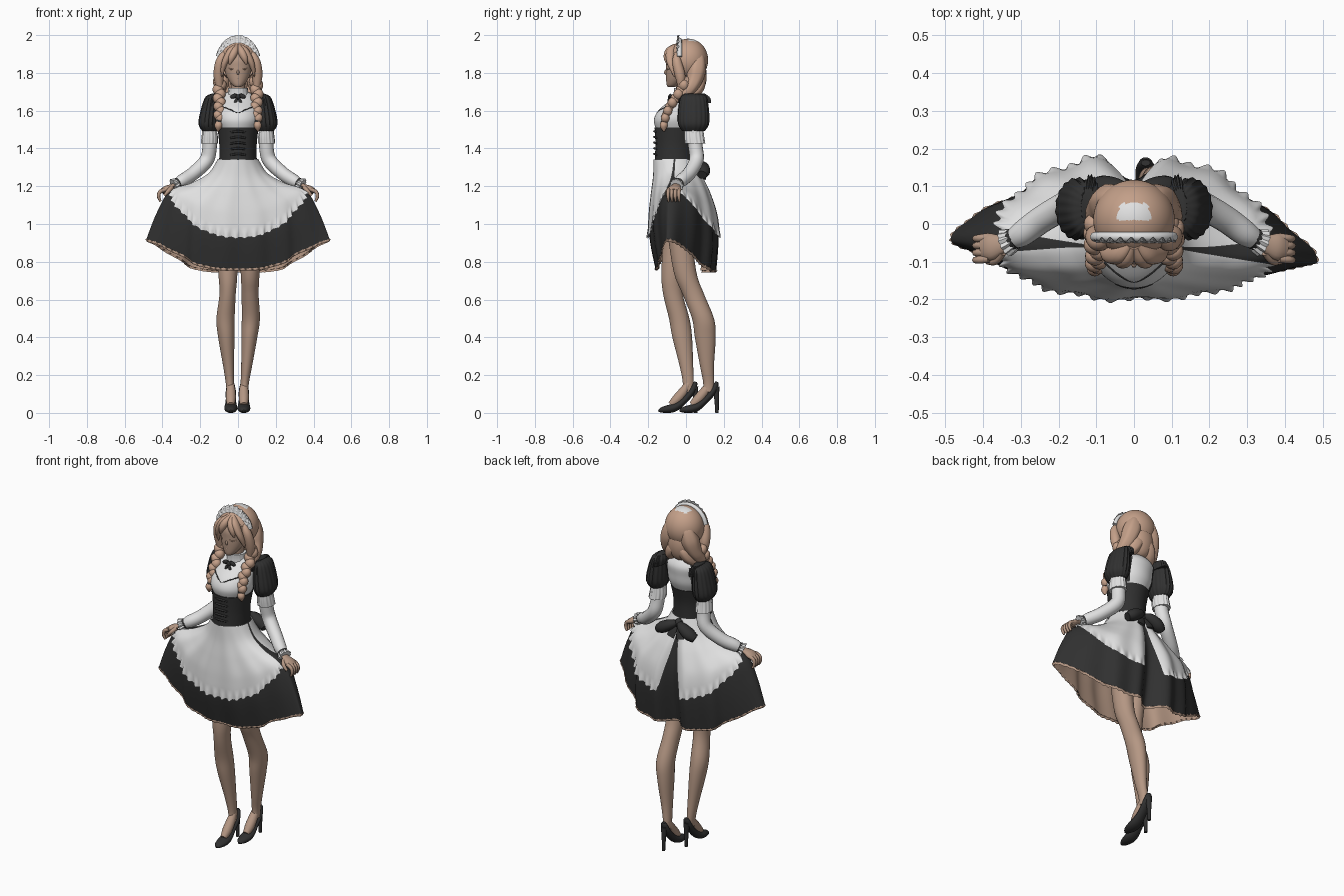
import bpy, bmesh, math
from math import sin, cos, pi, radians
from mathutils import Vector, Matrix

if "Cube" in bpy.data.objects:
    bpy.data.objects.remove(bpy.data.objects["Cube"])


def material(name, colour):
    mat = bpy.data.materials.new(name)
    mat.use_nodes = True
    mat.diffuse_color = (*colour, 1)
    mat.node_tree.nodes["Principled BSDF"].inputs["Base Color"].default_value = (*colour, 1)
    return mat


SKIN = material("skin tan", (0.46, 0.31, 0.23))
HAIR = material("hair light brown", (0.55, 0.35, 0.25))
BLACK = material("black cloth", (0.03, 0.03, 0.03))
WHITE = material("white cloth", (0.75, 0.75, 0.75))


def finish(name, bm, mats):
    bmesh.ops.recalc_face_normals(bm, faces=bm.faces)
    mesh = bpy.data.meshes.new(name)
    bm.to_mesh(mesh)
    bm.free()
    for mat in mats:
        mesh.materials.append(mat)
    for poly in mesh.polygons:
        poly.use_smooth = True
    mesh.set_sharp_from_angle(angle=radians(50))
    obj = bpy.data.objects.new(name, mesh)
    bpy.context.collection.objects.link(obj)
    return obj


def sample(points, t):
    """Smooth curve through tuples of any length, t from 0 to 1."""
    last = len(points) - 1
    i = min(int(t * last), last - 1)
    f = t * last - i
    a, b, c, d = (points[max(0, min(last, k))] for k in (i - 1, i, i + 1, i + 2))
    return [0.5 * (2 * q + (r - p) * f + (2 * p - 5 * q + 4 * r - s) * f * f
                   + (3 * q - p - 3 * r + s) * f ** 3) for p, q, r, s in zip(a, b, c, d)]


def smooth_path(points, steps=5):
    count = (len(points) - 1) * steps
    return [sample(points, i / count) for i in range(count + 1)]


def grid(name, rings, mats, closed=True, caps=True):
    bm = bmesh.new()
    rows = [[bm.verts.new(p) for p in ring] for ring in rings]
    n = len(rows[0])
    for lower, upper in zip(rows, rows[1:]):
        for j in range(n if closed else n - 1):
            k = (j + 1) % n
            bm.faces.new((lower[j], lower[k], upper[k], upper[j]))
    if closed and caps:
        bm.faces.new(rows[0])
        bm.faces.new(rows[-1])
    return finish(name, bm, mats)


def ring(centre, u, v, seg, waves, amp):
    angles = [2 * pi * k / seg for k in range(seg)]
    return [centre + (u * cos(a) + v * sin(a)) * (1 + amp * sin(waves * a)) for a in angles]


def body(name, sections, mat, seg=32, waves=0, amp=0, side=1):
    """Loft of level ellipses: z, x, y, half width, half depth."""
    rings = [ring(Vector((side * x, y, z)), Vector((rx, 0, 0)), Vector((0, ry, 0)), seg, waves, amp)
             for z, x, y, rx, ry in smooth_path(sections)]
    return grid(name, rings, [mat])


def limb(name, points, mat, flat=1, ref=(0, 1, 0), seg=16, waves=0, amp=0, side=1):
    """Tube along a path: x, y, z, radius."""
    path = smooth_path([(side * x, y, z, r) for x, y, z, r in points])
    spots = [Vector(p[:3]) for p in path]
    rings = []
    for i, p in enumerate(path):
        tangent = spots[min(i + 1, len(spots) - 1)] - spots[max(i - 1, 0)]
        u = tangent.cross(Vector(ref)).normalized()
        v = tangent.cross(u).normalized()
        r = max(p[3], 0.001)
        rings.append(ring(spots[i], u * r * flat, v * r, seg, waves, amp))
    return grid(name, rings, [mat])


def ball(name, loc, scale, mats, tilt=0, seg=20):
    bm = bmesh.new()
    bmesh.ops.create_uvsphere(bm, u_segments=seg, v_segments=seg * 2 // 3, radius=1)
    bm.transform(Matrix.Translation(loc) @ Matrix.Rotation(tilt, 4, "Y") @ Matrix.Diagonal((*scale, 1)))
    return finish(name, bm, mats)


# Skirt surface, shared by the dress, its lining and the apron
SIDE = [(.10, 1.34), (.15, 1.265), (.24, 1.215), (.36, 1.175), (.43, 1.06), (.485, .92)]
FRONT = [(-.165, 1.34), (-.168, 1.25), (-.18, 1.15), (-.19, 1.04), (-.19, .92), (-.16, .765)]
BACK = [(.045, 1.34), (.08, 1.26), (.125, 1.17), (.165, 1.05), (.178, .92), (.165, .755)]


def skirt_point(angle, t, off=0):
    c, s = cos(angle), sin(angle)
    sx, sz = sample(SIDE, t)
    py, pz = sample(FRONT if s < 0 else BACK, t)
    fold = 1 + 0.045 * t * sin(14 * angle + 1) * abs(s)
    dent = 1 - 0.32 * t * math.exp(-((angle % (2 * pi) - pi / 2) / 0.17) ** 2)
    middle = -0.06 - (0.01 + 0.03 * c) * t
    # only the held corners flare out, the rest hangs straight
    x = c * fold * (sx - 0.24 * max(0, t - 0.55) * (1 - c ** 10))
    y = middle + s * abs(py - middle) * fold * dent
    z = pz + (sz - pz) * abs(c) ** (2 + t if s < 0 else 3 + 1.5 * t)
    return Vector((x + off * c, y + off * s, z + off * 0.5 * abs(c)))


around = [2 * pi * k / 180 for k in range(180)]
levels = [k / 28 for k in range(29)]
grid("skirt", [[skirt_point(a, t) for a in around] for t in levels], [BLACK], caps=False)
grid("skirt_lining", [[skirt_point(a, t, -0.008) for a in around] for t in levels], [SKIN], caps=False)
fine = [2 * pi * k / 288 for k in range(288)]
grid("hem_lace", [[skirt_point(a, 1, off * (1 + sin(72 * a))) - Vector((0, 0, drop)) for a in fine]
                  for off, drop in ((-.004, -.004), (.003, .004), (-.004, .012))], [SKIN], caps=False)


def apron_panel(name, start, end, shrink):
    count = int((end - start) * 1.6)
    middle, half = radians(start + end) / 2, radians(end - start) / 2
    rows = []
    for k in range(31):
        f = k / 30
        frill = max(0, f - 0.9) * 10
        width = half * (1 - shrink * f * f)
        angles = [middle + width * (2 * j / count - 1) for j in range(count + 1)]
        rows.append([skirt_point(a, f * (0.57 + 0.22 * abs(sin(a)) + 0.008 * sin(50 * a)),
                                 0.007 + frill * (0.004 + 0.006 * sin(50 * a))) for a in angles])
    grid(name, rows, [WHITE], closed=False)


apron_panel("apron_front", -179, -1, 0.12)
apron_panel("apron_back_left", 1, 88, 0.2)
apron_panel("apron_back_right", 92, 179, 0.2)

# Torso: white blouse with black back sides, corset, collar
blouse = body("blouse", [(1.50, 0, -.05, .1, .108), (1.55, 0, -.045, .12, .125), (1.60, 0, -.03, .12, .117),
                         (1.65, 0, 0, .115, .09), (1.685, 0, .01, .08, .06), (1.70, 0, 0, .05, .045)], WHITE, 48)
blouse.data.materials.append(BLACK)
for poly in blouse.data.polygons:
    if abs(poly.center.x) > 0.07 and poly.center.y > -0.02:
        poly.material_index = 1
limb("neckline_trim", [(-.08, -.1, 1.62, .003), (-.04, -.135, 1.605, .003), (0, -.153, 1.588, .003),
                       (.04, -.135, 1.605, .003), (.08, -.1, 1.62, .003)], BLACK, seg=8)
body("corset", [(1.32, 0, -.06, .1, .106), (1.42, 0, -.058, .099, .104), (1.51, 0, -.05, .109, .116)], BLACK, 48)
for i in range(5):
    z = 1.365 + 0.03 * i
    limb("corset_lace", [(-.04, -.153, z, .005), (0, -.168, z + .006, .006), (.04, -.153, z, .005)], BLACK, seg=8)
body("neck", [(1.64, 0, -.005, .045, .045), (1.70, 0, -.012, .038, .04), (1.78, 0, -.015, .04, .042)], SKIN)
body("collar", [(1.65, 0, 0, .068, .064), (1.69, 0, -.01, .054, .052), (1.72, 0, -.012, .052, .052)], WHITE, 48, 16, .03)
ball("brooch_knot", (0, -.085, 1.672), (.013, .01, .014), [BLACK])
for s in (-1, 1):
    ball("brooch_loop", (s * .022, -.083, 1.677), (.02, .008, .012), [BLACK], s * .3)
    ball("brooch_tail", (s * .012, -.092, 1.648), (.008, .006, .022), [BLACK], -s * .4)

# Bow at the back of the waist
ball("waist_knot", (0, .068, 1.315), (.024, .022, .026), [BLACK])
for s in (-1, 1):
    limb("waist_bow_loop", [(.005, .07, 1.318, .014), (.04, .088, 1.305, .03), (.085, .092, 1.28, .036),
                            (.118, .085, 1.26, .026)], BLACK, flat=.9, side=s)
    limb("waist_bow_tail", [(.008, .072, 1.31, .014), (.022, .088, 1.275, .022), (.032, .1, 1.24, .025)], BLACK,
         flat=.25, ref=(1, 0, 0), side=s)

# Arms
for s in (-1, 1):
    body("puff_sleeve", [(1.69, .12, .04, .02, .04), (1.67, .135, .04, .038, .068), (1.6, .145, .04, .052, .08),
                         (1.53, .152, .04, .056, .08), (1.492, .15, .04, .038, .058)], BLACK, 72, 18, .03, s)
    body("shoulder_frill", [(1.64, .115, .045, .024, .085), (1.67, .115, .045, .026, .078),
                            (1.692, .12, .045, .02, .05)], BLACK, 72, 18, .05, s)
    body("sleeve_frill", [(1.5, .15, .04, .036, .05), (1.46, .15, .043, .042, .052),
                          (1.425, .152, .048, .044, .053)], WHITE, 72, 14, .04, s)
    limb("lower_sleeve", [(.15, .04, 1.5, .04), (.15, .05, 1.41, .038), (.168, .055, 1.335, .038),
                          (.24, .015, 1.265, .036), (.295, -.025, 1.23, .034), (.325, -.042, 1.213, .025)],
         WHITE, side=s)
    limb("cuff_frill", [(.312, -.036, 1.22, .024), (.33, -.045, 1.21, .032), (.342, -.05, 1.204, .036)],
         WHITE, seg=48, waves=12, amp=.08, side=s)
    limb("cuff_ribbon", [(.316, -.038, 1.218, .029), (.326, -.043, 1.213, .029)], BLACK, side=s)
    limb("palm", [(.325, -.043, 1.212, .02), (.35, -.053, 1.2, .024), (.38, -.06, 1.185, .036),
                  (.402, -.064, 1.172, .03)], SKIN, flat=.5, side=s)
    for i in range(4):
        y = -.035 - .019 * i
        limb("finger", [(.385, y, 1.183, .011), (.413, y - .003, 1.17, .01), (.42, y - .003, 1.145, .009),
                        (.41, y, 1.12, .006)], SKIN, seg=8, side=s)
    limb("thumb", [(.35, -.075, 1.195, .012), (.368, -.098, 1.175, .011), (.39, -.1, 1.15, .007)], SKIN, seg=8, side=s)

# Legs, the left one set back
body("right_leg", [(1.0, -.062, -.05, .06, .065), (.75, -.054, -.073, .051, .057), (.63, -.055, -.069, .043, .052),
                   (.5, -.066, -.036, .048, .054), (.4, -.062, -.02, .043, .052), (.25, -.05, .002, .029, .036),
                   (.16, -.043, .012, .022, .029), (.11, -.04, .008, .02, .03)], SKIN)
body("left_leg", [(1.0, .06, -.04, .06, .065), (.75, .064, -.006, .05, .06), (.63, .064, .038, .045, .057),
                  (.5, .068, .09, .048, .058), (.4, .06, .102, .042, .055), (.25, .046, .111, .029, .037),
                  (.16, .036, .12, .022, .029), (.11, .034, .118, .02, .03)], SKIN)

# High heeled shoes
for name, x, y in (("right", -.038, 0), ("left", .031, .112)):
    def place(points):
        return [(px + x, py + y, z, r) for px, py, z, r in points]
    limb(name + "_foot", place([(0, .018, .165, .016), (0, -.012, .115, .025), (0, -.05, .07, .026),
                                (0, -.08, .042, .018)]), SKIN, ref=(1, 0, 0))
    limb(name + "_shoe", place([(0, -.146, .01, .008), (0, -.125, .016, .024), (0, -.085, .022, .034),
                                (0, -.05, .034, .033), (0, -.01, .066, .027), (0, .03, .112, .027),
                                (0, .047, .15, .02), (0, .05, .165, .012)]), BLACK, flat=.65, ref=(1, 0, 0), seg=24)
    body(name + "_heel", [(.14, x, y + .045, .02, .02), (.08, x, y + .05, .012, .013),
                          (0, x, y + .052, .008, .009)], BLACK, 16)

# Head
body("face", [(1.725, 0, -.078, .014, .018), (1.74, 0, -.068, .034, .035), (1.78, 0, -.046, .06, .06),
              (1.83, 0, -.03, .075, .077), (1.88, 0, -.02, .08, .082), (1.95, 0, 0, .055, .06)], SKIN, 40)
ball("nose", (0, -.107, 1.803), (.007, .009, .013), [SKIN])
ball("lips", (0, -.1, 1.77), (.014, .006, .004), [SKIN])
for s in (-1, 1):
    limb("eyelid", [(.018, -.104, 1.825, .002), (.035, -.098, 1.819, .003), (.052, -.085, 1.825, .002)],
         HAIR, seg=8, side=s)

# Hair cap open at the face, with a white crown patch
cap = ball("hair_cap", (0, .012, 1.868), (.108, .105, .113), [HAIR, WHITE], seg=64)
bm = bmesh.new()
bm.from_mesh(cap.data)
opening = [v for v in bm.verts if v.co.y < -.03 and v.co.z < 1.93 - 8 * v.co.x ** 2]
bmesh.ops.delete(bm, geom=opening, context="VERTS")
for face in bm.faces:
    spot = face.calc_center_median()
    if abs(spot.x) < .045 - .3 * max(0, spot.y - .02) and .01 < spot.y < .055 and spot.z > 1.9:
        face.material_index = 1
bm.to_mesh(cap.data)
bm.free()
ball("nape_hair", (0, .055, 1.785), (.075, .055, .1), [HAIR], seg=32)

for s in (-1, 1):
    # Fringe locks and side locks
    limb("forehead_lock", [(.004, -.06, 1.945, .01), (.018, -.09, 1.915, .02), (.034, -.1, 1.88, .018),
                           (.045, -.1, 1.845, .004)], HAIR, side=s)
    limb("fringe", [(.012, -.055, 1.945, .012), (.038, -.08, 1.915, .024), (.066, -.083, 1.865, .021),
                    (.08, -.07, 1.82, .015), (.085, -.06, 1.78, .004)], HAIR, flat=.8, side=s)
    limb("side_lock", [(.06, -.03, 1.92, .01), (.083, -.048, 1.885, .02), (.097, -.045, 1.845, .026),
                       (.102, -.03, 1.78, .027), (.097, -.025, 1.71, .014)], HAIR, side=s)
    # Hair gathered at the nape and twisted forward
    limb("back_lock", [(.03, .06, 1.92, .012), (.048, .062, 1.88, .038), (.064, .056, 1.82, .05),
                       (.08, .045, 1.765, .043), (.095, .022, 1.72, .034), (.096, -.02, 1.68, .026)],
         HAIR, seg=24, waves=6, amp=.03, side=s)
    limb("nape_lock", [(.02, .075, 1.79, .015), (.035, .07, 1.755, .034),
                       (.06, .055, 1.71, .032), (.09, .01, 1.67, .02)], HAIR, seg=24, waves=6, amp=.03, side=s)
    # Braid beside the chest
    path = [(.096, .0, 1.75), (.1, -.04, 1.685), (.097, -.085, 1.62), (.1, -.11, 1.56)]
    for i in range(10):
        x, y, z = sample(path, i / 9)
        lean = 1 if i % 2 else -1
        size = 1.25 - 0.03 * i
        ball("braid", (s * x + lean * .006, y, z), (.024 * size, .024 * size, .027 * size), [HAIR], lean * .6, 16)
    limb("braid_tie", [(.1, -.112, 1.552, .018), (.1, -.114, 1.538, .018)], BLACK, ref=(1, 0, 0), side=s)
    limb("braid_end", [(.1, -.113, 1.545, .013), (.104, -.118, 1.52, .021), (.106, -.116, 1.49, .004)],
         HAIR, ref=(1, 0, 0), side=s)

# Ruffled headband
arc = [radians(10 + 160 * k / 120) for k in range(121)]
limb("headband", [(.106 * cos(a), -.034, 1.868 + .106 * sin(a), .013) for a in arc[::12]], WHITE, seg=8)
rows = []
for rx, rz, wave in ((.094, .09, 0), (.106, .113, .003), (.114, .131, .006)):
    rows.append([Vector((rx * cos(a), -.05 + wave * (1.5 + sin(24 * a)), 1.868 + (rz + wave * .2 * sin(24 * a)) * sin(a)))
                 for a in arc])
grid("headband_frill", rows, [WHITE], closed=False)
